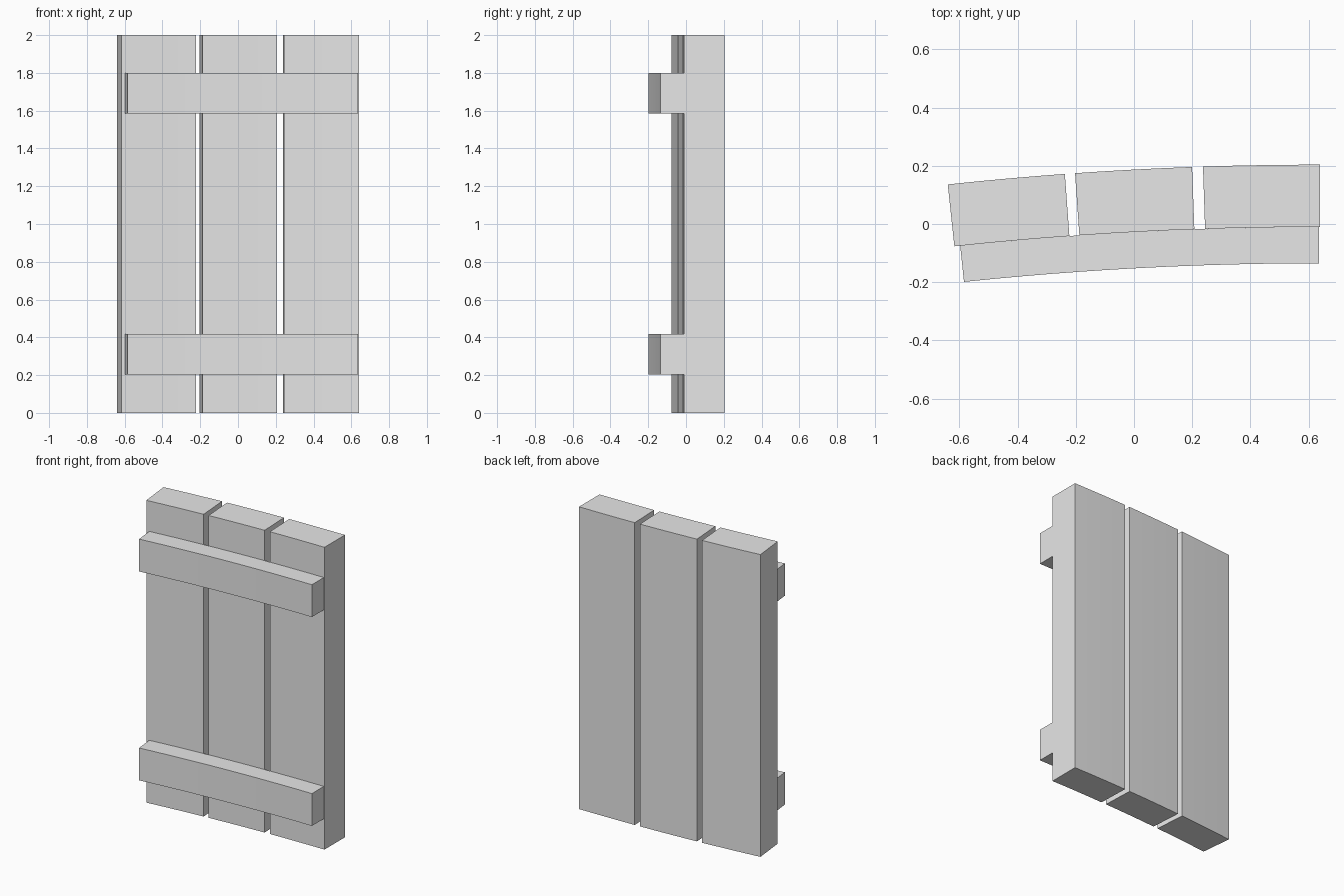
import bpy, bmesh, math

if "Cube" in bpy.data.objects:
    bpy.data.objects.remove(bpy.data.objects["Cube"])

# Every part is a slice of one large ring, measured from its centre
CX, CY = 0.64, -11.896
R_BACK, R_MID, R_FRONT = 12.1, 11.886, 11.761

wood = bpy.data.materials.new("light_grey")
wood.diffuse_color = (0.8, 0.8, 0.8, 1)
wood.use_nodes = True
wood.node_tree.nodes["Principled BSDF"].inputs["Base Color"].default_value = wood.diffuse_color


def ring_block(name, a0, a1, r_in, r_out, z0, z1, steps):
    """Curved block between two angles, two radii and two heights."""
    bm = bmesh.new()
    rows = []
    for i in range(steps + 1):
        a = a0 + (a1 - a0) * i / steps
        rows.append([bm.verts.new((CX - r * math.sin(a), CY + r * math.cos(a), z))
                     for r, z in ((r_in, z0), (r_out, z0), (r_out, z1), (r_in, z1))])
    for p, q in zip(rows, rows[1:]):
        for k in range(4):
            bm.faces.new((p[k], p[(k + 1) % 4], q[(k + 1) % 4], q[k]))
    bm.faces.new(rows[0])
    bm.faces.new(rows[-1])
    bmesh.ops.recalc_face_normals(bm, faces=bm.faces)
    mesh = bpy.data.meshes.new(name)
    bm.to_mesh(mesh)
    bm.free()
    mesh.materials.append(wood)
    ob = bpy.data.objects.new(name, mesh)
    bpy.context.collection.objects.link(ob)


# Three upright planks
for name, a0, a1 in (("plank_left", 0.0726, 0.1060),
                     ("plank_middle", 0.0364, 0.0697),
                     ("plank_right", 0.0, 0.0333)):
    ring_block(name, a0, a1, R_MID, R_BACK, 0.0, 2.0, 4)

# Two cross battens on the front
for name, z0 in (("batten_lower", 0.203), ("batten_upper", 1.585)):
    ring_block(name, 0.0004, 0.1043, R_FRONT, R_MID, z0, z0 + 0.214, 12)
